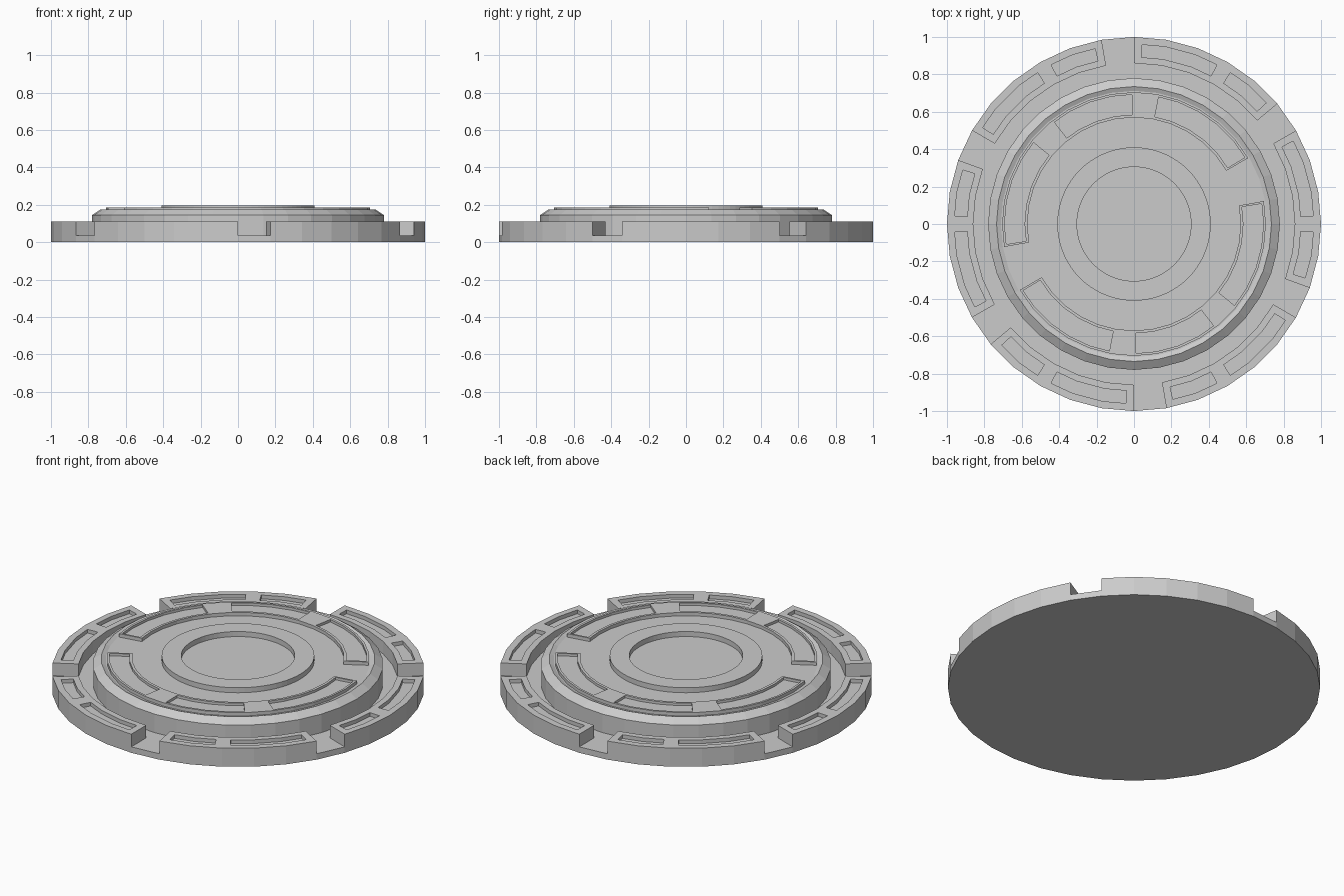
import bpy, bmesh
from math import sin, cos, radians

if "Cube" in bpy.data.objects:
    bpy.data.objects.remove(bpy.data.objects["Cube"])


def finish(bm, name):
    bmesh.ops.remove_doubles(bm, verts=bm.verts, dist=1e-5)
    bmesh.ops.recalc_face_normals(bm, faces=bm.faces)
    mesh = bpy.data.meshes.new(name)
    bm.to_mesh(mesh)
    bm.free()
    return mesh


def place(mesh, name, turn=0):
    ob = bpy.data.objects.new(name, mesh)
    ob.rotation_euler.z = radians(turn)
    bpy.context.collection.objects.link(ob)
    return ob


def lathe(name, profile, sides=36, closed=False):
    """Spin an (r, z) profile around z."""
    bm = bmesh.new()
    pts = profile + profile[:1] if closed else profile
    vs = [bm.verts.new((r, 0, z)) for r, z in pts]
    es = [bm.edges.new(p) for p in zip(vs, vs[1:])]
    bmesh.ops.spin(bm, geom=vs + es, cent=(0, 0, 0), axis=(0, 0, 1),
                   angle=radians(360), steps=sides, use_merge=True)
    bmesh.ops.dissolve_degenerate(bm, dist=1e-5, edges=bm.edges)
    return place(finish(bm, name), name)


def slotted_arc(name, radii, start, end, slots, z0, z1, floor):
    """Ring section whose middle band is sunk to 'floor' inside each slot."""
    angles = {start, end, *range(start, end + 1, 10)}
    for s in slots:
        angles.update(s)
    angles = sorted(angles)
    bm = bmesh.new()

    def point(a, r, z):
        # stay on the straight chords of a 36-sided circle
        r *= cos(radians(5)) / cos(radians(a % 10 - 5))
        return bm.verts.new((r * cos(radians(a)), r * sin(radians(a)), z))

    def height(i, j):
        if not (0 <= i < len(angles) - 1 and 0 <= j < 3):
            return z0
        mid = (angles[i] + angles[i + 1]) / 2
        sunk = j == 1 and any(a < mid < b for a, b in slots)
        return floor if sunk else z1

    for i in range(len(angles)):
        for j in range(4):
            h, a, r = height(i, j), angles[i], radii[j]
            if i < len(angles) - 1 and j < 3:
                b, q = angles[i + 1], radii[j + 1]
                for z in (z0, h):
                    bm.faces.new([point(a, r, z), point(a, q, z),
                                  point(b, q, z), point(b, r, z)])
            # walls toward the previous cell in each direction
            g = height(i - 1, j)
            if g != h and j < 3:
                q = radii[j + 1]
                bm.faces.new([point(a, r, g), point(a, q, g),
                              point(a, q, h), point(a, r, h)])
            g = height(i, j - 1)
            if g != h and i < len(angles) - 1:
                b = angles[i + 1]
                bm.faces.new([point(a, r, g), point(b, r, g),
                              point(b, r, h), point(a, r, h)])
    return finish(bm, name)


# Base disc
lathe("base_disc", [(0, 0), (1, 0), (1, 0.035), (0, 0.035)])

# Six outer rim sections, each with a short and a long slot
rim = slotted_arc("rim_section", (0.86, 0.895, 0.962, 1.0), 40, 90,
                  [(42.5, 57.5), (62.5, 87.5)], 0.035, 0.11, 0.088)
for k in range(6):
    place(rim, f"rim_section_{k + 1}", 60 * k)

# Raised hub with bevelled lip around a sunken floor
lathe("hub", [(0, 0.03), (0.78, 0.03), (0.78, 0.145), (0.735, 0.175),
              (0.712, 0.165), (0, 0.165)])

# Two slotted arcs on the hub
arc = slotted_arc("hub_arc", (0.57, 0.585, 0.692, 0.705), 30, 190,
                  [(31, 79), (91, 128), (141, 189)], 0.165, 0.185, 0.17)
for k in range(2):
    place(arc, f"hub_arc_{k + 1}", 180 * k)

# Centre ring
lathe("centre_ring", [(0.305, 0.16), (0.41, 0.16), (0.41, 0.195), (0.305, 0.195)],
      sides=72, closed=True)
